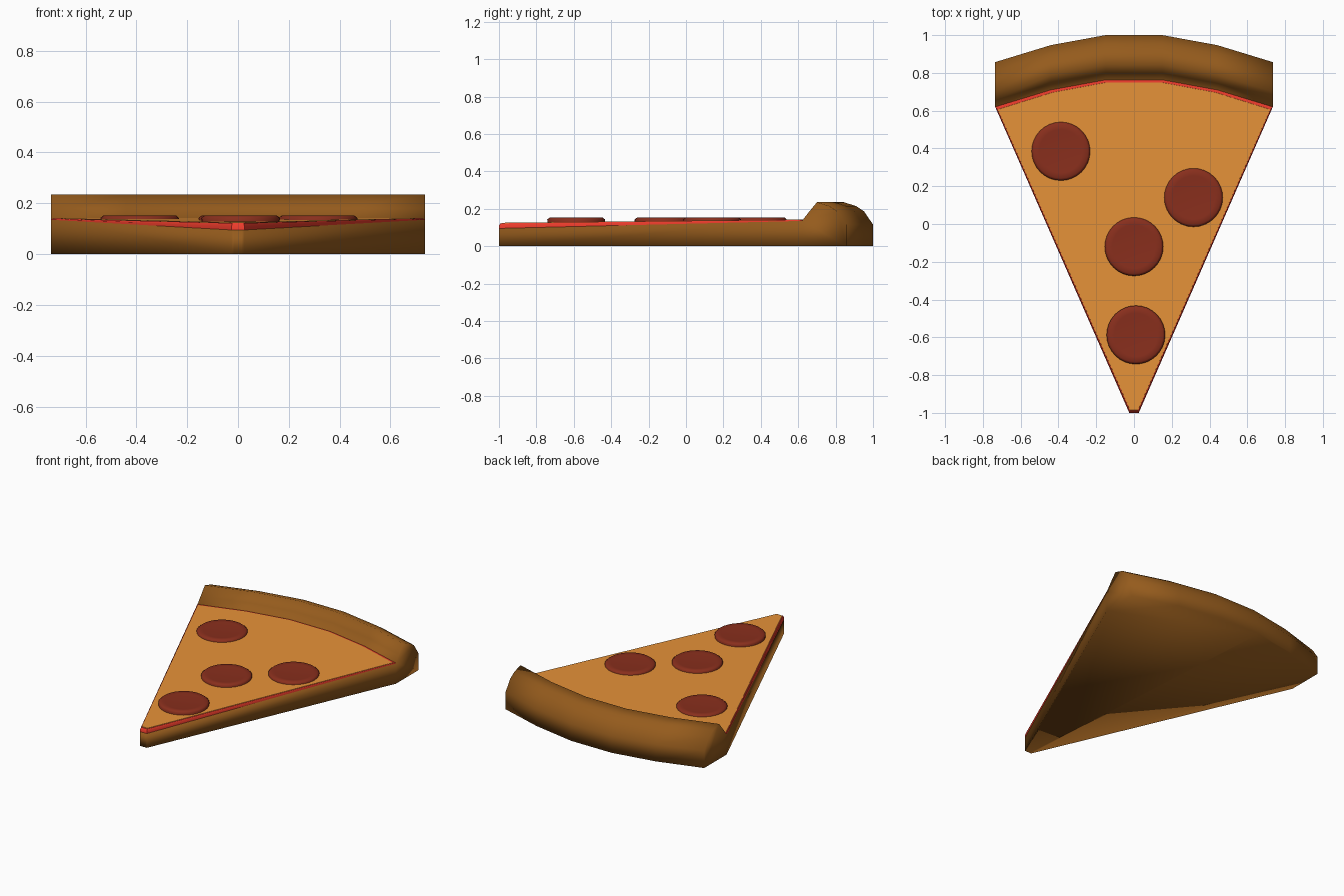
import bpy, bmesh, math

if "Cube" in bpy.data.objects:
    bpy.data.objects.remove(bpy.data.objects["Cube"])

# Column positions across the slice: x and inner arc y
HALF, TIP, DEPTH = 0.735, 0.025, 0.237
COLS = [(-0.735, 0.62), (-0.44, 0.71), (-0.15, 0.763),
        (0.15, 0.763), (0.44, 0.71), (0.735, 0.62)]


def material(name, rgb):
    m = bpy.data.materials.new(name)
    m.diffuse_color = (*rgb, 1)
    m.use_nodes = True
    m.node_tree.nodes["Principled BSDF"].inputs["Base Color"].default_value = m.diffuse_color
    return m


def finish(bm, name, mat, angle=40):
    bmesh.ops.recalc_face_normals(bm, faces=bm.faces)
    mesh = bpy.data.meshes.new(name)
    bm.to_mesh(mesh)
    bm.free()
    ob = bpy.data.objects.new(name, mesh)
    bpy.context.collection.objects.link(ob)
    mesh.materials.append(mat)
    bpy.ops.object.select_all(action='DESELECT')
    ob.select_set(True)
    bpy.context.view_layer.objects.active = ob
    bpy.ops.object.shade_smooth_by_angle(angle=math.radians(angle))
    return ob


def topping_ring(bm, inset, z_tip, z_back):
    """Wedge outline: two tip corners and the inner arc."""
    pts = [(-TIP + inset * 0.3, -1 + inset, z_tip)]
    pts += [(x * (1 - inset / HALF), y - inset, z_back) for x, y in COLS]
    pts += [(TIP - inset * 0.3, -1 + inset, z_tip)]
    return [bm.verts.new(p) for p in pts]


def slab(name, mat, layers):
    """Open-bottomed layer, closed on top."""
    bm = bmesh.new()
    rings = [topping_ring(bm, *l) for l in layers]
    for a, b in zip(rings, rings[1:]):
        for i in range(8):
            j = (i + 1) % 8
            bm.faces.new((a[i], a[j], b[j], b[i]))
    top = rings[-1]
    # Strips from the tip edge to the arc
    bm.faces.new((top[0], top[1], top[2], top[3]))
    bm.faces.new((top[0], top[3], top[4], top[7]))
    bm.faces.new((top[7], top[4], top[5], top[6]))
    return finish(bm, name, mat)


crust_mat = material("baked_dough", (0.30, 0.105, 0.012))
sauce_mat = material("sauce_red", (0.85, 0.045, 0.025))
cheese_mat = material("cheese_orange", (0.80, 0.29, 0.04))
meat_mat = material("pepperoni_red", (0.25, 0.028, 0.012))

# Dough: flat wedge rising into a rounded rim, flat underneath
bm = bmesh.new()
rim = [(0, 0.135), (0.035, 0.18), (0.08, 0.235), (0.145, 0.215),
       (0.19, 0.185), (DEPTH, 0.115), (DEPTH, 0)]
cols = []
for x, y in COLS:
    tx = x / HALF * TIP
    pts = [(tx, -1, 0), (tx, -1, 0.095)] + [(x, y + d, z) for d, z in rim]
    cols.append([bm.verts.new(p) for p in pts])
for a, b in zip(cols, cols[1:]):
    for i in range(len(a) - 1):
        bm.faces.new((a[i], a[i + 1], b[i + 1], b[i]))
corners = []
for c in (cols[0], cols[-1]):
    low = bm.verts.new((c[2].co.x, c[2].co.y, 0))
    corners.append(low)
    bm.faces.new((c[0], c[1], c[2], low))
    bm.faces.new([low] + c[2:])
outer = [corners[0]] + [c[-1] for c in cols] + [corners[1]] + [c[0] for c in reversed(cols)]
bm.faces.new(outer)
finish(bm, "crust", crust_mat, 180)

# Sauce layer and the cheese on top of it
slab("sauce", sauce_mat, [(0, 0.09, 0.128), (0, 0.11, 0.138), (0.008, 0.122, 0.140)])
slab("cheese", cheese_mat, [(0.012, 0.115, 0.135), (0.014, 0.125, 0.142)])

# Pepperoni discs with a softened rim
for k, (px, py) in enumerate([(-0.387, 0.385), (0.315, 0.14), (0, -0.12), (0.01, -0.587)]):
    bm = bmesh.new()
    rings = []
    for r, z in [(0.153, 0.118), (0.155, 0.142), (0.143, 0.152), (0.115, 0.149)]:
        rings.append([bm.verts.new((px + r * math.cos(math.tau * i / 32),
                                    py + r * math.sin(math.tau * i / 32), z)) for i in range(32)])
    for a, b in zip(rings, rings[1:]):
        for i in range(32):
            j = (i + 1) % 32
            bm.faces.new((a[i], a[j], b[j], b[i]))
    bm.faces.new(rings[0])
    bm.faces.new(rings[-1])
    finish(bm, f"pepperoni_{k + 1}", meat_mat, 60)
